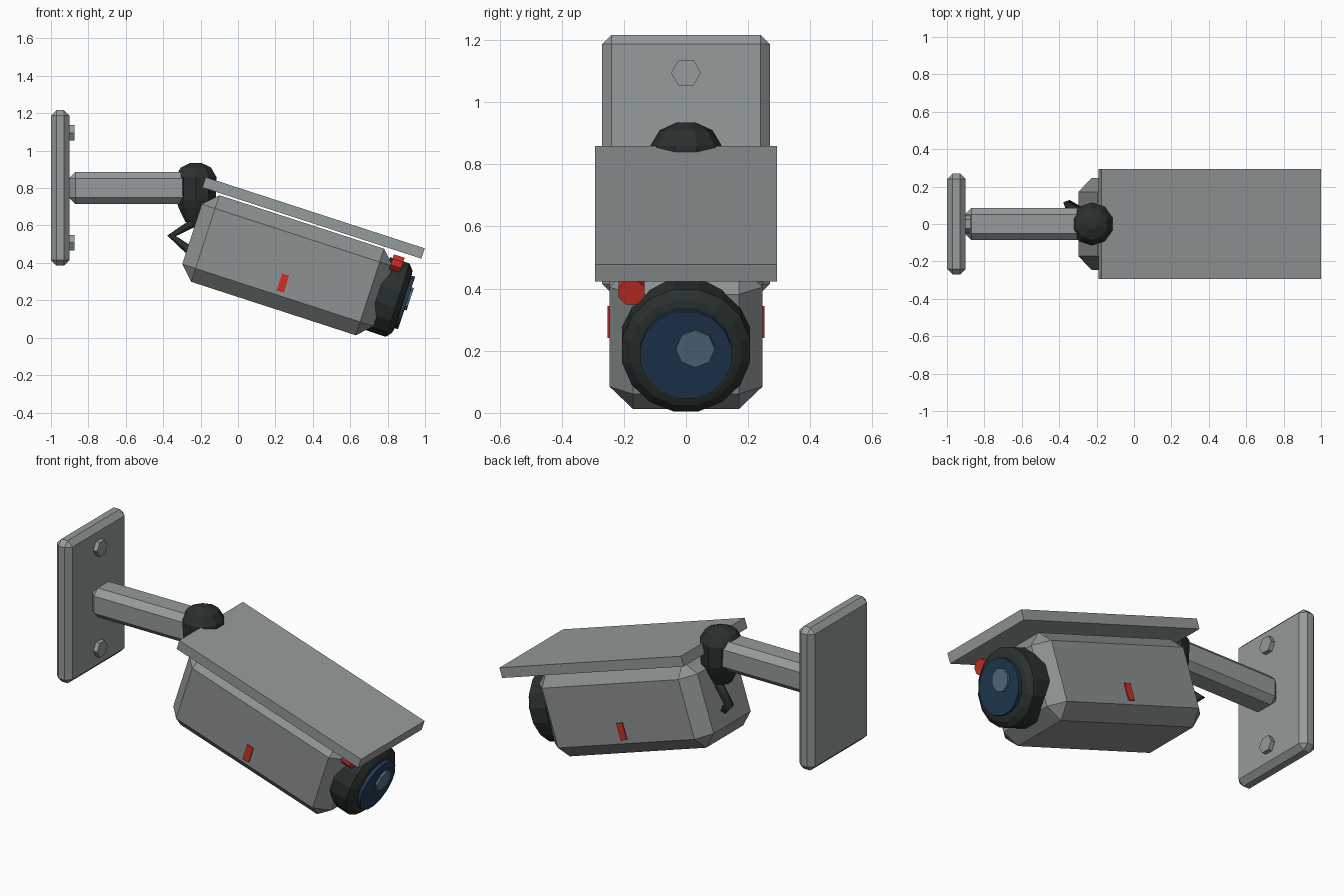
import bpy, bmesh, math
from mathutils import Matrix, Vector

if "Cube" in bpy.data.objects:
    bpy.data.objects.remove(bpy.data.objects["Cube"])


def mat(name, r, g, b):
    m = bpy.data.materials.new(name)
    m.diffuse_color = (r, g, b, 1)
    m.use_nodes = True
    m.node_tree.nodes["Principled BSDF"].inputs["Base Color"].default_value = m.diffuse_color
    return m


GREY = mat("grey_metal", 0.30, 0.325, 0.325)
BODY = mat("body_grey", 0.27, 0.285, 0.29)
DARK = mat("dark_rubber", 0.022, 0.030, 0.028)
RED = mat("red", 0.60, 0.03, 0.02)
GLASS = mat("lens_blue", 0.015, 0.042, 0.085)
GLINT = mat("lens_glint", 0.085, 0.16, 0.23)

# camera head frame: pitched 18 degrees down, local x runs along the barrel
TILT = Matrix.Rotation(math.radians(18), 4, 'Y')
UPRIGHT = Matrix.Rotation(math.radians(-90), 4, 'Y')


def add(name, bm, material, matrix):
    bmesh.ops.recalc_face_normals(bm, faces=bm.faces)
    me = bpy.data.meshes.new(name)
    bm.to_mesh(me)
    bm.free()
    me.materials.append(material)
    ob = bpy.data.objects.new(name, me)
    ob.matrix_world = matrix
    bpy.context.collection.objects.link(ob)
    return ob


def box(name, lo, hi, material, bevel=0, matrix=Matrix()):
    lo, hi = Vector(lo), Vector(hi)
    bm = bmesh.new()
    bmesh.ops.create_cube(bm, size=1)
    for v in bm.verts:
        v.co = (lo + hi) / 2 + v.co * (hi - lo)
    ob = add(name, bm, material, matrix)
    if bevel:
        mod = ob.modifiers.new("chamfer", 'BEVEL')
        mod.width, mod.segments = bevel, 1
    return ob


def lathe(name, profile, sides, material, matrix, start=0.0):
    """Turn (position, radius) pairs around the local x axis, capped at both ends."""
    bm = bmesh.new()
    rings = []
    for t, r in profile:
        angs = [start + 2 * math.pi * i / sides for i in range(sides)]
        rings.append([bm.verts.new((t, r * math.cos(a), r * math.sin(a))) for a in angs])
    for a, b in zip(rings, rings[1:]):
        for i in range(sides):
            j = (i + 1) % sides
            bm.faces.new((a[i], a[j], b[j], b[i]))
    bm.faces.new(rings[0])
    bm.faces.new(rings[-1])
    return add(name, bm, material, matrix)


def at(x, y, z):
    return Matrix.Translation((x, y, z))


# wall mount
box("wall_plate", (-1, -0.27, 0.385), (-0.9, 0.27, 1.217), GREY, 0.03)
for label, z in (("upper", 1.095), ("lower", 0.508)):
    lathe(label + "_bolt", [(-0.905, 0.048), (-0.875, 0.048)], 6, GREY, at(0, 0, z))
box("arm", (-0.905, -0.085, 0.715), (-0.24, 0.085, 0.885), GREY, 0.035)

# swivel joint
lathe("swivel_joint",
      [(0.62, 0.06), (0.69, 0.095), (0.74, 0.112), (0.86, 0.115), (0.91, 0.085), (0.935, 0.03)],
      10, DARK, at(-0.225, 0, 0) @ UPRIGHT)

# cable from joint to the back of the body
cu = bpy.data.curves.new("cable", 'CURVE')
cu.dimensions = '3D'
cu.bevel_depth, cu.bevel_resolution, cu.use_fill_caps = 0.026, 0, True
sp = cu.splines.new('POLY')
path = [(-0.21, 0.02, 0.63), (-0.355, 0.105, 0.545), (-0.25, 0.02, 0.46)]
sp.points.add(len(path) - 1)
for p, co in zip(sp.points, path):
    p.co = (*co, 1)
cu.materials.append(DARK)
bpy.context.collection.objects.link(bpy.data.objects.new("cable", cu))

# camera housing and sun visor
box("body", (-0.405, -0.246, 0.207), (0.67, 0.246, 0.694), BODY, 0.075, TILT)
box("visor", (-0.43, -0.293, 0.705), (0.802, 0.293, 0.763), GREY, 0, TILT)
for label, s in (("front", -1), ("back", 1)):
    box(label + "_side_mark", (0.118, s * 0.249 - 0.004, 0.304),
        (0.158, s * 0.249 + 0.004, 0.400), RED, 0, TILT)

# lens stack and indicator light
axis = TILT @ at(0, 0, 0.455)
lathe("lens_ring", [(0.64, 0.21), (0.75, 0.21), (0.775, 0.18), (0.78, 0.16)],
      16, DARK, axis, math.pi / 16)
lathe("lens_glass", [(0.77, 0.15), (0.80, 0.15)], 16, GLASS, axis, math.pi / 16)
lathe("lens_glint", [(0.79, 0.063), (0.812, 0.063)], 8, GLINT, axis @ at(0, 0.03, 0.025))
lathe("indicator_light", [(0.655, 0.045), (0.715, 0.045)], 8, RED,
      TILT @ at(0, -0.175, 0.64), math.pi / 8)
